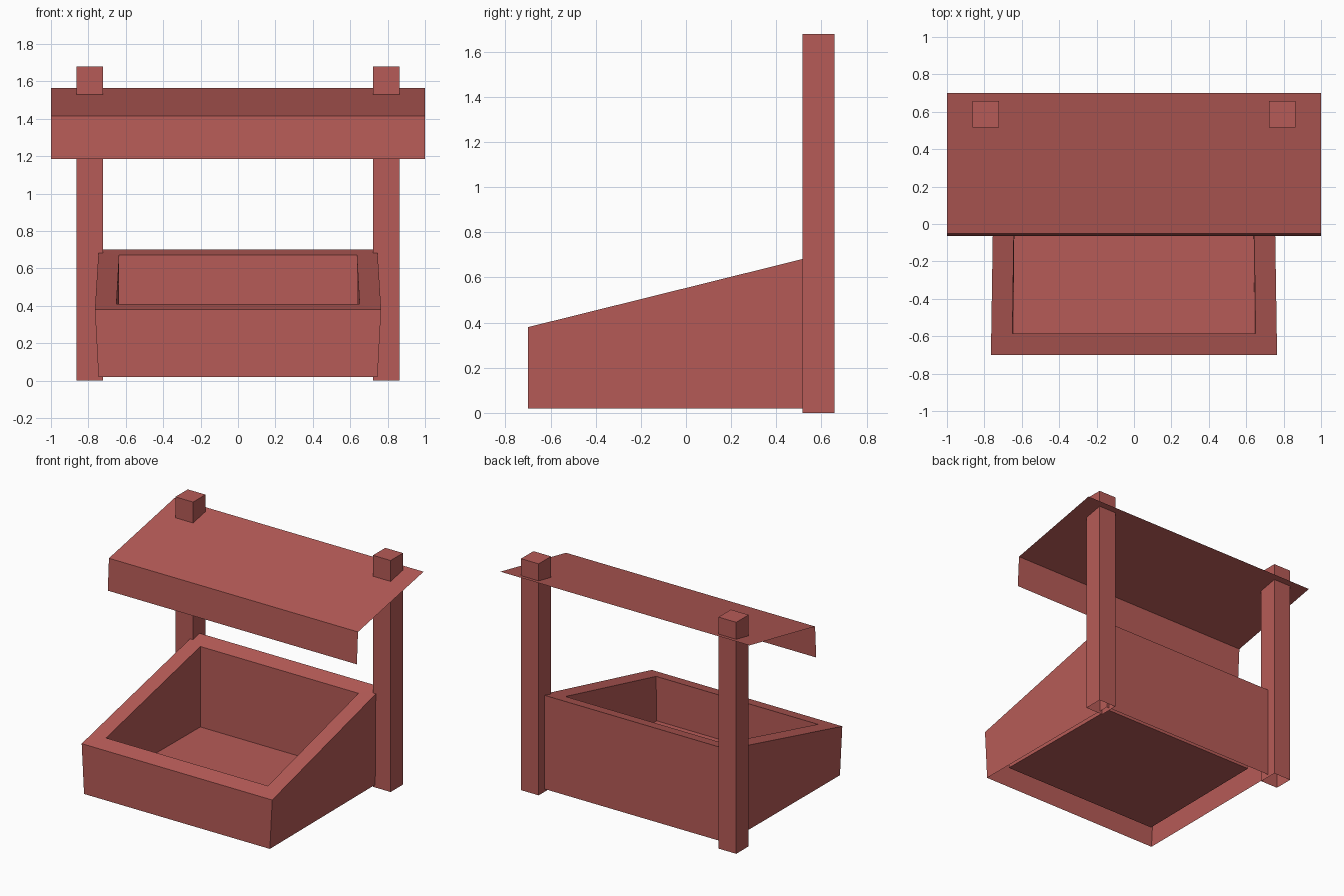
import bpy, bmesh

if "Cube" in bpy.data.objects:
    bpy.data.objects.remove(bpy.data.objects["Cube"])

red = bpy.data.materials.new("brick_red")
red.diffuse_color = (0.47, 0.105, 0.095, 1)
red.use_nodes = True
red.node_tree.nodes["Principled BSDF"].inputs["Base Color"].default_value = red.diffuse_color


def make(name, bm, fix_normals=True):
    if fix_normals:
        bmesh.ops.recalc_face_normals(bm, faces=bm.faces)
    mesh = bpy.data.meshes.new(name)
    bm.to_mesh(mesh)
    bm.free()
    mesh.materials.append(red)
    obj = bpy.data.objects.new(name, mesh)
    bpy.context.collection.objects.link(obj)
    return obj


def loft(name, loops, flip=False):
    """Skin four-cornered loops in order and close only the last one."""
    bm = bmesh.new()
    rings = [[bm.verts.new(p) for p in loop] for loop in loops]
    for a, b in zip(rings, rings[1:]):
        for i in range(4):
            j = (i + 1) % 4
            bm.faces.new((a[i], a[j], b[j], b[i]))
    bm.faces.new(rings[-1])
    return make(name, bm, False)


def ring(x_front, x_back, y_front, y_back, z_front, z_back):
    return [(-x_front, y_front, z_front), (x_front, y_front, z_front),
            (x_back, y_back, z_back), (-x_back, y_back, z_back)]


# Sloping display bin: outer walls, rim, inner walls, floor; open underneath
loft("display_bin", [
    ring(0.746, 0.74, -0.70, 0.59, 0.02, 0.02),
    ring(0.765, 0.745, -0.70, 0.59, 0.38, 0.70),
    ring(0.65, 0.635, -0.585, 0.475, 0.408, 0.671),
    ring(0.645, 0.635, -0.585, 0.475, 0.087, 0.087),
])

# Two square posts, capped on top and open at the foot
for side, cx in (("left", -0.793), ("right", 0.793)):
    h, cy = 0.071, 0.587
    loft(side + "_post", [
        [(cx - h, cy - h, z), (cx + h, cy - h, z),
         (cx + h, cy + h, z), (cx - h, cy + h, z)] for z in (0, 1.68)])

# Thin roof sheet with a hanging front flap
bm = bmesh.new()
profile = [(-0.065, 1.185), (-0.052, 1.415), (0.70, 1.565)]
rows = [[bm.verts.new((x, y, z)) for x in (-1, 1)] for y, z in profile]
for a, b in zip(rows, rows[1:]):
    bm.faces.new((a[0], a[1], b[1], b[0]))
make("roof_awning", bm, False)
